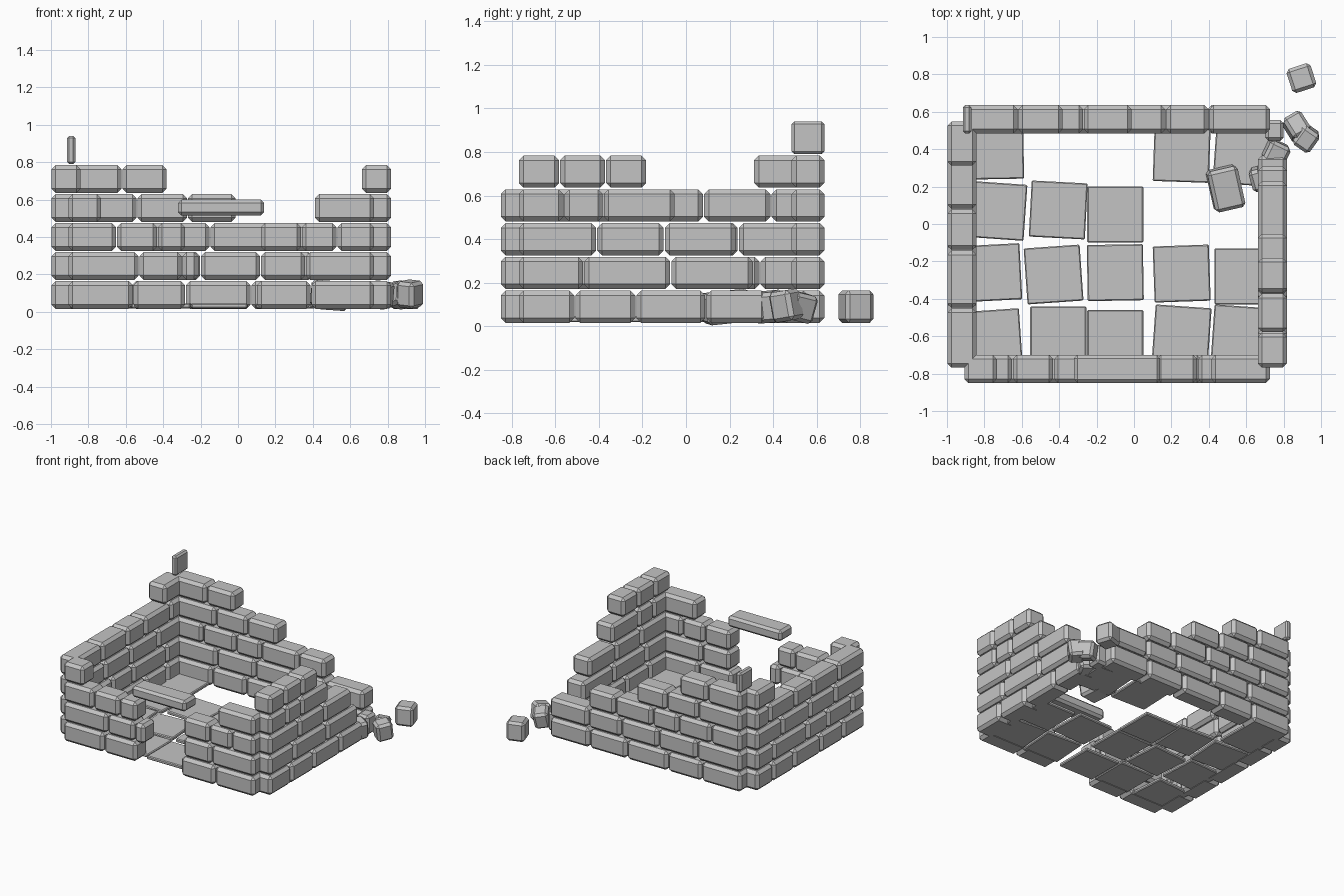
import bpy
import bmesh
from math import radians
from mathutils import Euler, Matrix, Vector

cube = bpy.data.objects.get("Cube")
if cube:
    bpy.data.objects.remove(cube, do_unlink=True)

# One plain stone colour
stone = bpy.data.materials.new("grey_stone")
stone.use_nodes = True
grey = (0.55, 0.55, 0.55, 1)
stone.diffuse_color = grey
stone.node_tree.nodes["Principled BSDF"].inputs["Base Color"].default_value = grey

COURSE = 0.155   # height from one course to the next
BASE = 0.015


def add_block(bm, centre, size, turn=(0, 0, 0)):
    """Add one box, turned by degrees, to a mesh."""
    rotation = Euler([radians(a) for a in turn]).to_matrix().to_4x4()
    matrix = Matrix.Translation(Vector(centre)) @ rotation @ Matrix.Diagonal((*size, 1))
    bmesh.ops.create_cube(bm, size=1, matrix=matrix)


def finish(name, bm, bevel):
    """Turn a mesh of boxes into a chamfered stone object."""
    mesh = bpy.data.meshes.new(name)
    bm.to_mesh(mesh)
    bm.free()
    mesh.materials.append(stone)
    obj = bpy.data.objects.new(name, mesh)
    bpy.context.collection.objects.link(obj)
    chamfer = obj.modifiers.new("chamfer", "BEVEL")
    chamfer.width = bevel
    chamfer.segments = 1
    return obj


def build_wall(name, along_x, offset, courses):
    """Lay courses of bricks; each run is a list of joint positions."""
    bm = bmesh.new()
    for level, runs in enumerate(courses):
        z = BASE + COURSE * level + 0.075
        for run in runs:
            for start, end in zip(run, run[1:]):
                middle, length = (start + end) / 2, end - start - 0.005
                if along_x:
                    add_block(bm, (middle, offset, z), (length, 0.15, 0.148))
                else:
                    add_block(bm, (offset, middle, z), (0.155, length, 0.148))
    return finish(name, bm, 0.022)


# Front wall with a doorway
build_wall("front_wall", True, -0.775, [
    [(-.91, -.56, -.28), (.1, .39, .73)],
    [(-.91, -.53, -.3, -.21), (.12, .36, .73)],
    [(-.91, -.65, -.43, -.28), (.12, .34, .53, .73)],
    [(-.91, -.73), (.41, .73)],
])

# Back wall, stepping down towards the ruined corner
build_wall("back_wall", True, 0.56, [
    [(-.91, -.57, -.28, .07, .39, .73)],
    [(-.91, -.53, -.2, .12, .4, .73)],
    [(-.91, -.65, -.37, -.15, .17, .4)],
    [(-.91, -.54, -.27, -.01)],
    [(-.91, -.62, -.38)],
])

# Left-hand and right-hand side walls
build_wall("west_wall", False, -0.92, [
    [(-.77, -.51, -.23, .09, .35, .55)],
    [(-.77, -.62, -.32, -.07, .34, .55)],
    [(-.77, -.41, -.1, .24, .55)],
    [(-.77, -.45, -.14, .08, .39, .55)],
    [(.31, .55)],
])
build_wall("east_wall", False, 0.74, [
    [(-.77, -.51, -.23, .09, .37)],
    [(-.77, -.47, -.07, .31)],
    [(-.77, -.41, -.1, .23)],
    [(-.77, -.56, -.38, -.05)],
    [(-.77, -.58, -.37, -.18)],
])

# Lintel over the doorway and the sliver on the high corner
bm = bmesh.new()
add_block(bm, (-.09, -.775, .557), (.46, .15, .085))
finish("door_lintel", bm, 0.018)
bm = bmesh.new()
add_block(bm, (-.892, .56, .865), (.046, .15, .15))
finish("corner_sliver", bm, 0.012)

# Floor slabs: centre x, centre y, turn
bm = bmesh.new()
for x, y, turn in [
    (-.74, .39, 1), (-.73, .07, -4), (-.755, -.26, 3), (-.755, -.61, 4),
    (-.405, .075, -3), (-.43, -.27, 4), (-.405, -.59, 0),
    (-.1, .05, 0), (-.1, -.26, 1), (-.1, -.61, 0),
    (.255, .375, -2), (.255, -.265, 2), (.255, -.59, -4),
    (.58, .36, -4), (.58, -.28, 0), (.57, -.59, -4),
]:
    add_block(bm, (x, y, .032), (.3, .3, .026), (0, 0, turn))
finish("floor_slabs", bm, 0.006)

# Fallen stones around the ruined corner
for name, centre, size, turn in [
    ("fallen_block", (.895, .78, .09), (.135, .135, .15), (0, 0, 18)),
    ("fallen_brick", (.49, .19, .088), (.165, .225, .14), (6, 4, 13)),
    ("leaning_block", (.92, .46, .095), (.11, .12, .14), (8, 6, -35)),
    ("tilted_block", (.87, .52, .09), (.11, .13, .13), (-12, 10, 30)),
    ("broken_block", (.75, .5, .09), (.1, .11, .15), (0, 0, 0)),
    ("broken_chip", (.66, .24, .09), (.07, .12, .13), (10, -5, 15)),
    ("broken_end", (.76, .38, .09), (.12, .12, .14), (5, 8, -25)),
]:
    bm = bmesh.new()
    add_block(bm, centre, size, turn)
    finish(name, bm, 0.018)
